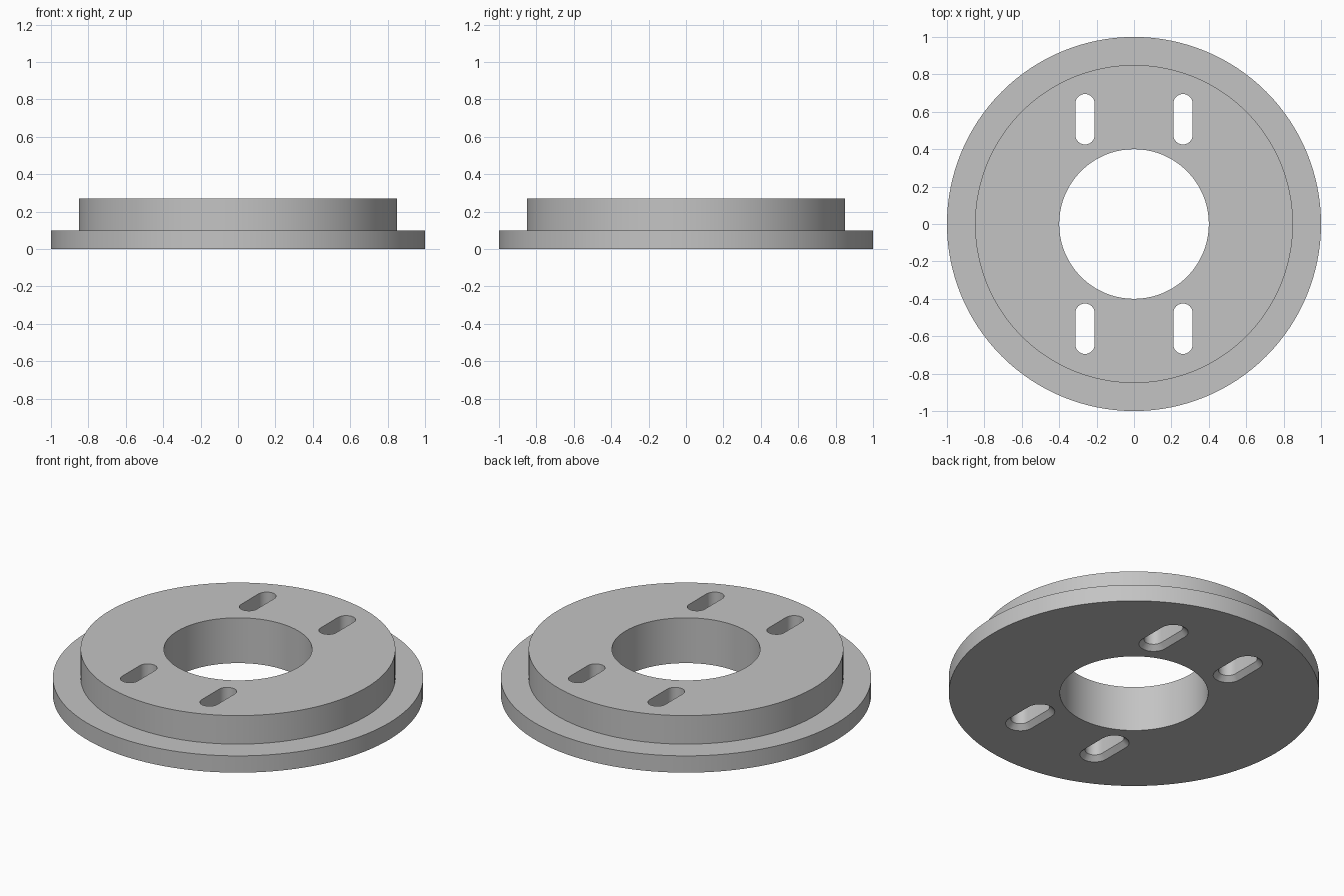
import bpy, bmesh
from math import pi, cos, sin, radians

cube = bpy.data.objects.get("Cube")
if cube:
    bpy.data.objects.remove(cube, do_unlink=True)

SEGMENTS = 128
HEIGHT = 0.27
SLOT_X, SLOT_Y, SLOT_HALF = 0.262, 0.56, 0.083

grey = bpy.data.materials.new("plain grey")
grey.use_nodes = True
colour = (0.55, 0.55, 0.55, 1)
grey.diffuse_color = colour
grey.node_tree.nodes["Principled BSDF"].inputs["Base Color"].default_value = colour


def skin(bm, loops, closed):
    """Join successive loops of vertices with quads."""
    pairs = list(zip(loops, loops[1:]))
    if closed:
        pairs.append((loops[-1], loops[0]))
    for low, high in pairs:
        n = len(low)
        for i in range(n):
            j = (i + 1) % n
            bm.faces.new((low[i], low[j], high[j], high[i]))


def make_object(name, bm):
    bmesh.ops.recalc_face_normals(bm, faces=bm.faces)
    mesh = bpy.data.meshes.new(name)
    bm.to_mesh(mesh)
    bm.free()
    mesh.materials.append(grey)
    obj = bpy.data.objects.new(name, mesh)
    bpy.context.collection.objects.link(obj)
    return obj


def slot_loop(bm, cx, cy, radius, z, steps=12):
    """Outline of a rounded slot lying along y."""
    verts = []
    for end in (0, 1):
        offset = SLOT_HALF if end == 0 else -SLOT_HALF
        for k in range(steps + 1):
            a = pi * (end + k / steps)
            verts.append(bm.verts.new((cx + radius * cos(a),
                                       cy + offset + radius * sin(a), z)))
    return verts


# Stepped ring: wide flange, raised hub and central bore
bm = bmesh.new()
profile = [(0.40, 0), (1.0, 0), (1.0, 0.10), (0.85, 0.10),
           (0.85, HEIGHT), (0.40, HEIGHT)]
rings = [[bm.verts.new((r * cos(2 * pi * i / SEGMENTS),
                        r * sin(2 * pi * i / SEGMENTS), z))
          for i in range(SEGMENTS)] for r, z in profile]
skin(bm, rings, closed=True)
hub = make_object("flanged_hub", bm)

# Four slots, flared where they meet the underside
bm = bmesh.new()
for sx in (-1, 1):
    for sy in (-1, 1):
        sections = [(0.09, -0.01), (0.052, 0.028), (0.052, HEIGHT + 0.05)]
        loops = [slot_loop(bm, sx * SLOT_X, sy * SLOT_Y, r, z) for r, z in sections]
        skin(bm, loops, closed=False)
        bm.faces.new(loops[0])
        bm.faces.new(loops[-1])
cutter = make_object("slot_cutter", bm)
cutter.hide_render = True

# Cut the slots through the ring
cut = hub.modifiers.new("slots", 'BOOLEAN')
cut.operation = 'DIFFERENCE'
cut.solver = 'EXACT'
cut.object = cutter
bpy.ops.object.select_all(action='DESELECT')
hub.select_set(True)
bpy.context.view_layer.objects.active = hub
bpy.ops.object.modifier_apply(modifier=cut.name)
bpy.data.objects.remove(cutter, do_unlink=True)
bpy.ops.object.shade_smooth_by_angle(angle=radians(30))
